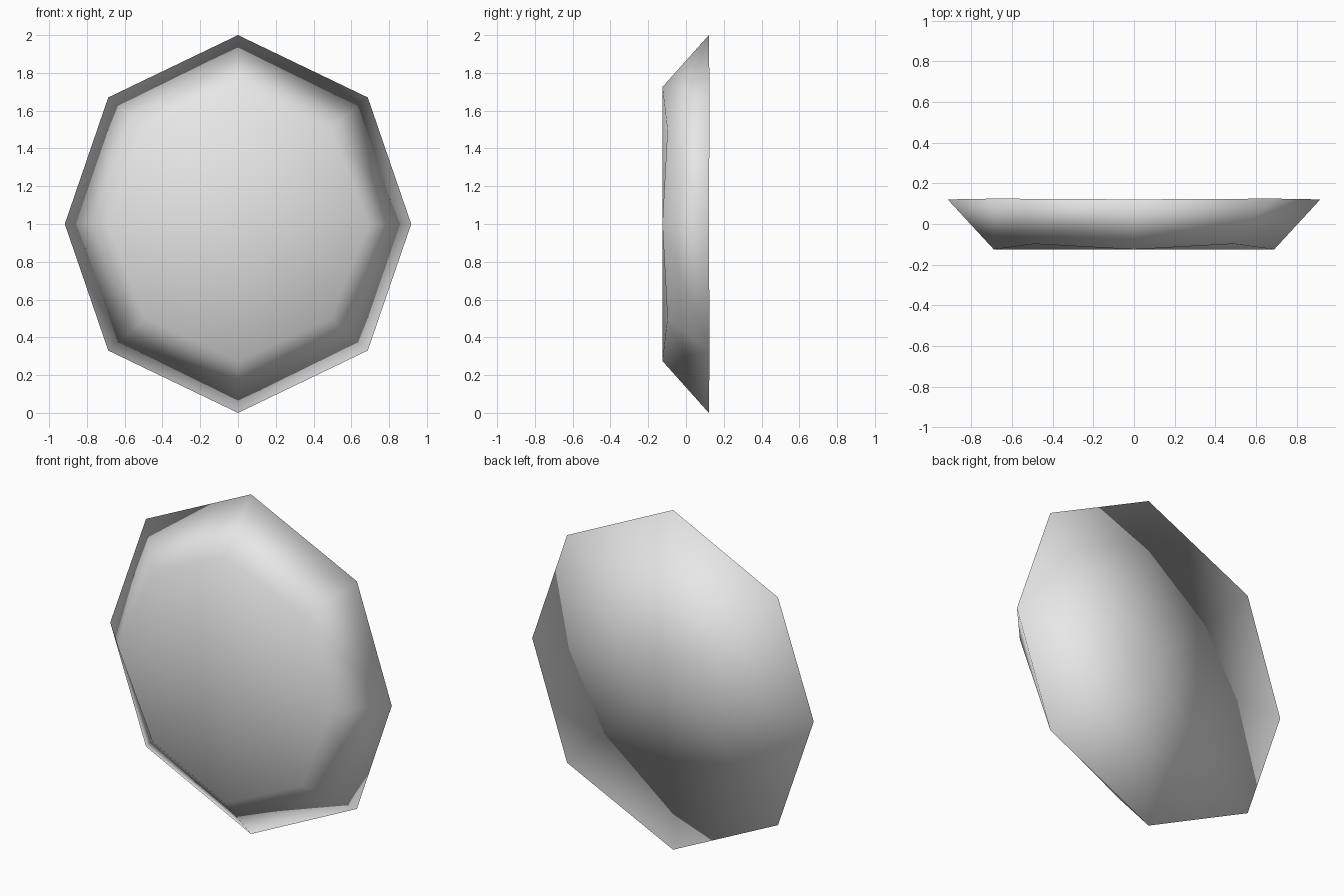
import bpy
import bmesh
from math import cos, sin, pi

cube = bpy.data.objects.get("Cube")
if cube:
    bpy.data.objects.remove(cube, do_unlink=True)

# One plain grey stone colour
grey = bpy.data.materials.new("plain_grey")
grey.use_nodes = True
colour = (0.8, 0.8, 0.8, 1)
grey.diffuse_color = colour
grey.node_tree.nodes["Principled BSDF"].inputs["Base Color"].default_value = colour

CENTRE_Z = 1.0
bm = bmesh.new()


def octagon(side, top, diag_x, diag_z, axis_y, diag_y):
    """Eight-sided loop whose axis and diagonal corners have their own reach."""
    verts = []
    for i in range(8):
        c, s = cos(i * pi / 4), sin(i * pi / 4)
        if i % 2:
            x, z, y = (diag_x if c > 0 else -diag_x), (diag_z if s > 0 else -diag_z), diag_y
        else:
            x, z, y = side * c, top * s, axis_y
        verts.append(bm.verts.new((x, y, CENTRE_Z + z)))
    return verts


def fan(loop, y):
    """Close a loop with triangles around a middle point."""
    hub = bm.verts.new((0, y, CENTRE_Z))
    for i in range(8):
        bm.faces.new((hub, loop[i], loop[(i + 1) % 8]))


# Wide back rim and narrower, slightly faceted front face
back = octagon(0.917, 1.0, 0.687, 0.67, 0.121, 0.125)
front = octagon(0.69, 0.725, 0.49, 0.50, -0.125, -0.098)
fan(back, 0.121)
fan(front, -0.125)

# Slanted sides
for i in range(8):
    j = (i + 1) % 8
    bm.faces.new((back[i], back[j], front[j], front[i]))

bmesh.ops.recalc_face_normals(bm, faces=bm.faces)
for face in bm.faces:
    face.smooth = True

mesh = bpy.data.meshes.new("octagonal_slab")
bm.to_mesh(mesh)
bm.free()
mesh.materials.append(grey)
slab = bpy.data.objects.new("octagonal_slab", mesh)
bpy.context.collection.objects.link(slab)
